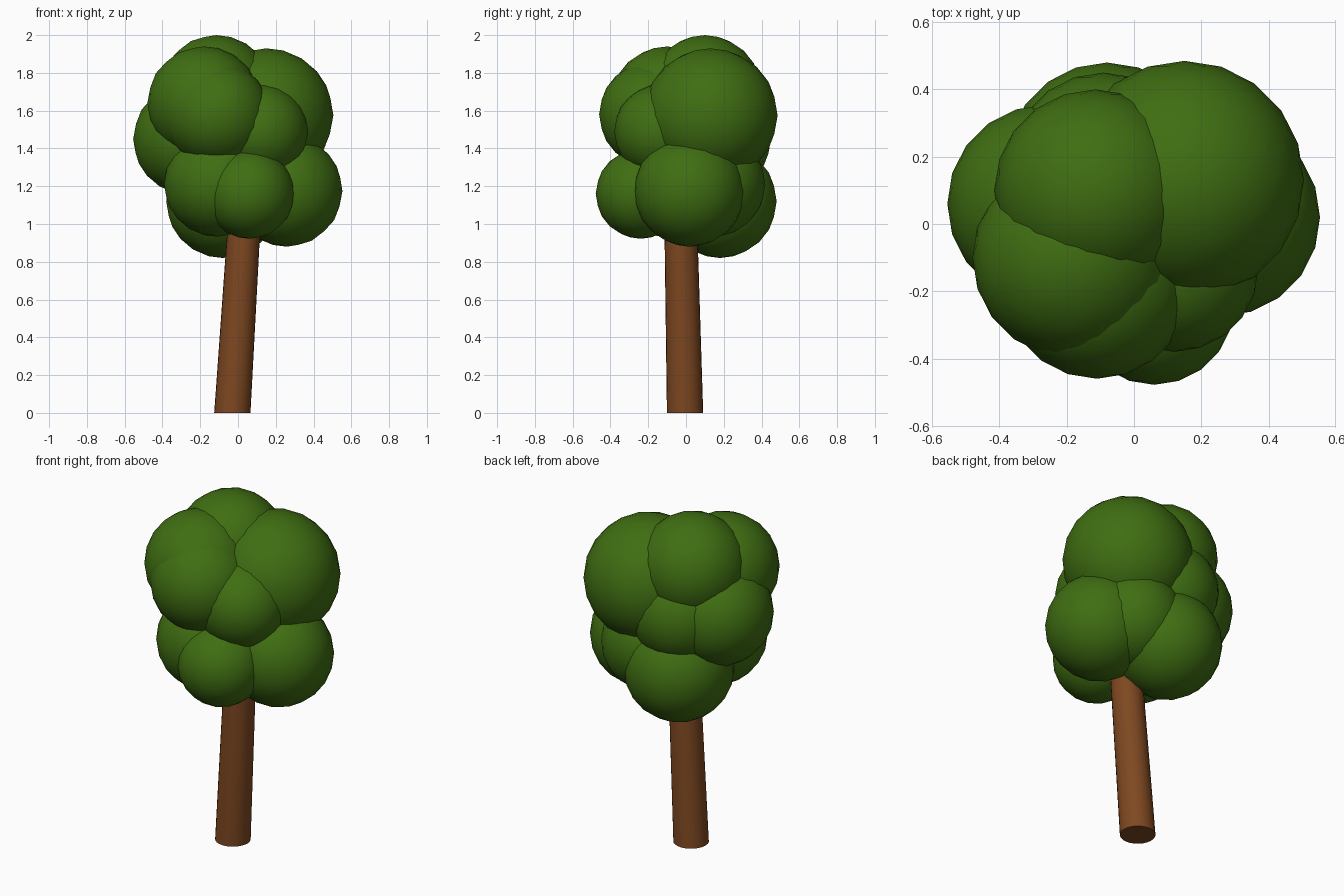
import bpy, bmesh
from mathutils import Vector

if "Cube" in bpy.data.objects:
    bpy.data.objects.remove(bpy.data.objects["Cube"])


def material(name, colour):
    m = bpy.data.materials.new(name)
    m.diffuse_color = (*colour, 1)
    m.use_nodes = True
    m.node_tree.nodes["Principled BSDF"].inputs["Base Color"].default_value = m.diffuse_color
    return m


def finish(name, bm, mat, smooth_angle_caps=False):
    mesh = bpy.data.meshes.new(name)
    for f in bm.faces:
        f.smooth = not (smooth_angle_caps and len(f.verts) > 4)
    bm.to_mesh(mesh)
    bm.free()
    mesh.materials.append(mat)
    obj = bpy.data.objects.new(name, mesh)
    bpy.context.collection.objects.link(obj)
    return obj


leaf_mat = material("leaf_green", (0.05, 0.155, 0.006))
bark_mat = material("bark_brown", (0.21, 0.065, 0.015))

# Trunk: leaning, slightly tapered cylinder that runs up into the crown
height, base, lean = 1.2, Vector((-0.03, -0.005, 0)), Vector((0.075, -0.027, 0))
bm = bmesh.new()
bmesh.ops.create_cone(bm, cap_ends=True, segments=24, radius1=0.096,
                      radius2=0.085, depth=height)
for v in bm.verts:
    t = v.co.z / height + 0.5
    v.co = v.co + base + lean * t
    v.co.z = height * t
finish("trunk", bm, bark_mat, True)

# Crown: overlapping leaf balls (x, y, z, radius)
balls = {
    "leaf_top": (-0.115, 0.10, 1.70, 0.30),
    "leaf_upper_left": (-0.18, -0.10, 1.64, 0.30),
    "leaf_upper_front": (-0.11, -0.18, 1.58, 0.28),
    "leaf_upper_right": (0.15, 0.13, 1.575, 0.355),
    "leaf_middle_left": (-0.26, 0.06, 1.45, 0.295),
    "leaf_middle_front": (0.12, -0.13, 1.49, 0.25),
    "leaf_middle_back": (-0.09, 0.17, 1.45, 0.28),
    "leaf_lower_right": (0.258, 0.02, 1.175, 0.295),
    "leaf_lower_front": (0.06, -0.24, 1.16, 0.238),
    "leaf_lower_left": (-0.11, -0.12, 1.215, 0.282),
    "leaf_lower_back": (-0.08, 0.18, 1.12, 0.30),
    "leaf_lower_inner": (0.12, 0.14, 1.21, 0.28),
}
for name, (x, y, z, r) in balls.items():
    bm = bmesh.new()
    bmesh.ops.create_icosphere(bm, subdivisions=3, radius=r)
    bmesh.ops.translate(bm, verts=bm.verts, vec=(x, y, z))
    finish(name, bm, leaf_mat)
